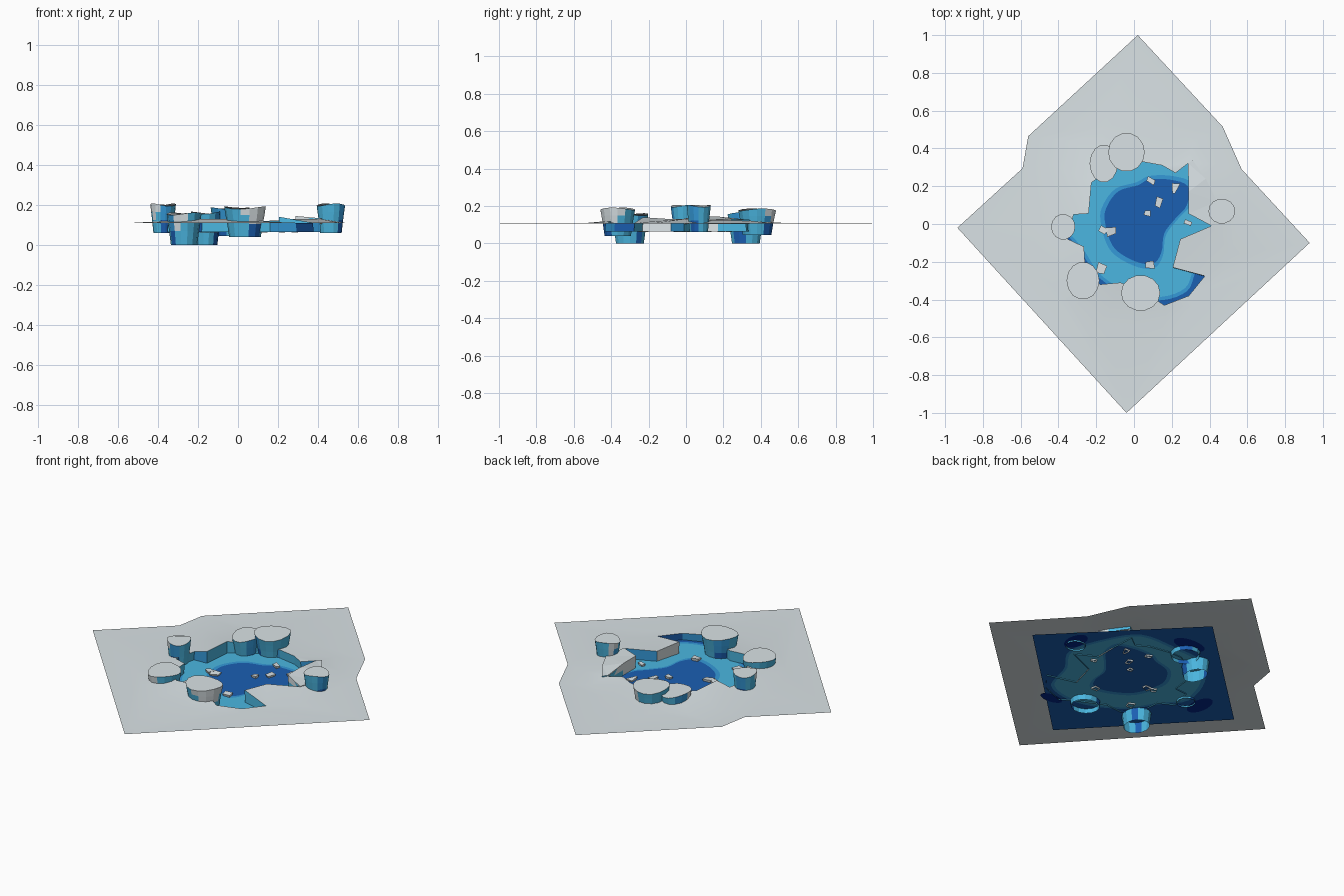
import bpy, bmesh, math, random
from mathutils import Vector

if "Cube" in bpy.data.objects:
    bpy.data.objects.remove(bpy.data.objects["Cube"])

random.seed(7)


def material(name, rgb):
    m = bpy.data.materials.new(name)
    m.diffuse_color = (*rgb, 1)
    m.use_nodes = True
    m.node_tree.nodes["Principled BSDF"].inputs["Base Color"].default_value = m.diffuse_color
    return m


GREY, LIGHT, MID, DEEP, NAVY = range(5)
MATS = [material("snow_grey", (0.70, 0.765, 0.79)),
        material("light_water_blue", (0.07, 0.47, 0.75)),
        material("mid_water_blue", (0.035, 0.32, 0.69)),
        material("deep_water_blue", (0.011, 0.115, 0.45)),
        material("navy_water_blue", (0.001, 0.02, 0.27))]


def finish(bm, name, smooth=False):
    for f in bm.faces:
        f.smooth = smooth
    me = bpy.data.meshes.new(name)
    bm.to_mesh(me)
    bm.free()
    for m in MATS:
        me.materials.append(m)
    ob = bpy.data.objects.new(name, me)
    bpy.context.collection.objects.link(ob)
    return ob


def loop(bm, pts):
    """Closed loop of edges through 3D points."""
    vs = [bm.verts.new(p) for p in pts]
    return vs, [bm.edges.new((vs[i], vs[(i + 1) % len(vs)])) for i in range(len(vs))]


def fill(bm, edges, mat):
    """Fill between nested loops, facing up."""
    geo = bmesh.ops.triangle_fill(bm, use_beauty=True, edges=edges, normal=(0, 0, 1))["geom"]
    for f in geo:
        if isinstance(f, bmesh.types.BMFace):
            f.normal_update()
            if f.normal.z < 0:
                f.normal_flip()
            f.material_index = mat


def smooth_ring(pts, n=4):
    """Closed Catmull-Rom curve through 2D points."""
    out = []
    k = len(pts)
    for i in range(k):
        a, b, c, d = (Vector(pts[(i + j) % k]) for j in (-1, 0, 1, 2))
        for s in range(n):
            t = s / n
            out.append(0.5 * (2 * b + (c - a) * t + (2 * a - 5 * b + 4 * c - d) * t * t
                              + (3 * b - a - 3 * c + d) * t ** 3))
    return out


# Snow sheet with a jagged opening: x, y, rim height
OUTER = [(0.02, 1), (0.47, 0.515), (0.57, 0.29), (0.93, -0.10),
         (-0.04, -1), (-0.935, -0.02), (-0.59, 0.295), (-0.56, 0.465)]
HOLE = [(0.04, 0.33, .12), (0.15, 0.31, .12), (0.22, 0.27, .12), (0.285, 0.32, .125),
        (0.29, 0.17, .14), (0.29, 0.055, .14), (0.41, -0.01, .13), (0.245, -0.08, .13),
        (0.205, -0.23, .14), (0.375, -0.275, .11), (0.29, -0.38, .11), (0.16, -0.43, .115),
        (0.10, -0.39, .12), (-0.07, -0.31, .13), (-0.18, -0.32, .13), (-0.26, -0.2, .13),
        (-0.265, -0.12, .13), (-0.35, -0.08, .12), (-0.32, 0.05, .12), (-0.24, 0.055, .14),
        (-0.225, 0.22, .14), (-0.15, 0.27, .13), (-0.05, 0.33, .12)]
bm = bmesh.new()
_, e_out = loop(bm, [(x, y, .108) for x, y in OUTER])
ring = [2 * math.pi * i / 20 for i in range(20)]
_, e_mid = loop(bm, [(.54 * math.cos(a), .54 * math.sin(a), .109) for a in ring])
_, e_hole = loop(bm, HOLE)
fill(bm, e_out + e_mid, GREY)
fill(bm, e_mid + e_hole, GREY)
finish(bm, "snow_sheet", smooth=True)

# Ice walls dropping from the opening into the water
bm = bmesh.new()
top = [bm.verts.new(p) for p in HOLE]
low = [bm.verts.new((x * 1.01, y * 1.01, .064)) for x, y, _ in HOLE]
for i in range(len(HOLE)):
    j = (i + 1) % len(HOLE)
    f = bm.faces.new((top[i], top[j], low[j], low[i]))
    f.material_index = (GREY if i in (4, 7) else DEEP if i in (9, 14)
                        else MID if i % 4 == 2 else LIGHT)
finish(bm, "ice_walls")

# Raised ledge on the right of the opening
LEDGE = [(0.288, 0.32, .128), (0.31, 0.34, .128), (0.38, 0.24, .13), (0.44, 0.12, .125),
         (0.412, -0.01, .133), (0.288, 0.055, .144), (0.288, 0.17, .144)]
bm = bmesh.new()
vs, es = loop(bm, LEDGE)
fill(bm, es, GREY)
low = [bm.verts.new((x, y, .105)) for x, y, _ in LEDGE]
for i in range(len(vs)):
    j = (i + 1) % len(vs)
    bm.faces.new((vs[j], vs[i], low[i], low[j])).material_index = LIGHT if i in (0, 1) else GREY
finish(bm, "snow_ledge")

# Water: square sheet with nested depth bands
DEEP_PTS = [(-.155, .02), (-.14, .10), (-.08, .175), (.02, .205), (.08, .235), (.19, .235),
            (.285, .20), (.28, .10), (.22, .03), (.16, -.05), (.145, -.15), (.10, -.21),
            (.0, -.195), (-.11, -.12)]
SHORE = [(.05, .37), (.25, .36), (.36, .22), (.43, 0), (.34, -.15), (.31, -.25), (.27, -.34),
         (.15, -.385), (0, -.37), (-.17, -.275), (-.27, -.13), (-.36, 0), (-.30, .2), (-.15, .35)]


def band(pts, k):
    c = sum((Vector(p) for p in pts), Vector((0, 0))) / len(pts)
    return [(*(c + (p - c) * k), .07) for p in smooth_ring(pts)]


bm = bmesh.new()
rings = [loop(bm, p)[1] for p in (
    band(DEEP_PTS, 1.0), band(DEEP_PTS, 1.10), band(SHORE, 1.0), band(SHORE, 1.05),
    [(.71, 0, .07), (.03, .69, .07), (-.70, 0, .07), (-.03, -.71, .07)])]
fill(bm, rings[0], DEEP)
for inner, outer, mat in zip(rings, rings[1:], (MID, LIGHT, MID, DEEP)):
    fill(bm, inner + outer, mat)
finish(bm, "water")

# Darker depths on the underside of the water, outside the shore
for i, (x, y, rx, ry) in enumerate([(.0, .46, .10, .05), (.49, .10, .05, .08),
                                    (.20, -.45, .07, .035), (-.46, .0, .05, .09)]):
    bm = bmesh.new()
    pts = [(x + rx * math.cos(a), y + ry * math.sin(a), .068) for a in reversed(ring)]
    bm.faces.new([bm.verts.new(p) for p in pts]).material_index = NAVY
    finish(bm, f"dark_depth_{i + 1}")


# Ice stacks: flared open-bottomed columns with snowy tops
def stack(name, x, y, rx, ry, z0, z1, snow_angle, snow_width, n=14):
    bm = bmesh.new()
    phase = random.uniform(0, 6)
    rows = []
    for t, s in ((0, .76), (.45, .86), (.75, .94), (1, 1)):
        row = []
        for i in range(n):
            a = 2 * math.pi * i / n
            z = z0 + (z1 - z0) * t
            if t == 1:
                z += .007 * math.sin(2 * a + phase)
            row.append(bm.verts.new((x + rx * s * math.cos(a), y + ry * s * math.sin(a), z)))
        rows.append(row)
    for r in range(3):
        for i in range(n):
            j = (i + 1) % n
            f = bm.faces.new((rows[r][i], rows[r][j], rows[r + 1][j], rows[r + 1][i]))
            # snow on one flank near the top, deeper blue patches low down
            a = 2 * math.pi * (i + .5) / n
            off = abs((a - math.radians(snow_angle) + math.pi) % (2 * math.pi) - math.pi)
            patch = math.sin(2 * a + phase * 3)
            if r and math.degrees(off) < snow_width * r / 2:
                f.material_index = GREY
            elif patch < -.75:
                f.material_index = MID if r else DEEP
            else:
                f.material_index = LIGHT
    bm.faces.new(rows[-1]).material_index = GREY
    finish(bm, name)


for i, s in enumerate([(-.16, .32, .075, .10, 0, .16, 200, 30),
                       (-.04, .38, .097, .103, .045, .18, 60, 30),
                       (.465, .068, .071, .066, .06, .20, 150, 30),
                       (-.375, -.015, .064, .068, .06, .20, 215, 30),
                       (-.27, -.30, .087, .10, 0, .155, 250, 30),
                       (.035, -.365, .104, .095, .04, .185, -45, 65)]):
    stack(f"ice_stack_{i + 1}", *s)

# Small floating ice shards
for i, (x, y, r) in enumerate([(.09, .23, .03), (.215, .19, .036), (.135, .115, .034),
                               (.075, .055, .022), (.285, .005, .022), (.09, -.215, .032),
                               (-.16, -.03, .033), (-.12, -.035, .036), (-.17, -.23, .038)]):
    bm = bmesh.new()
    angles = sorted(random.uniform(0, 1.2) + k * math.pi / 2 for k in range(4))
    tops, lows = [], []
    for a in angles:
        q = r * random.uniform(.75, 1.15)
        px, py = x + q * math.cos(a), y + q * math.sin(a)
        tops.append(bm.verts.new((px, py, .079 + random.uniform(0, .008))))
        lows.append(bm.verts.new((x + (px - x) * .7, y + (py - y) * .7, .062)))
    bm.faces.new(tops)
    for k in range(4):
        j = (k + 1) % 4
        bm.faces.new((lows[k], lows[j], tops[j], tops[k]))
    finish(bm, f"ice_shard_{i + 1}")
